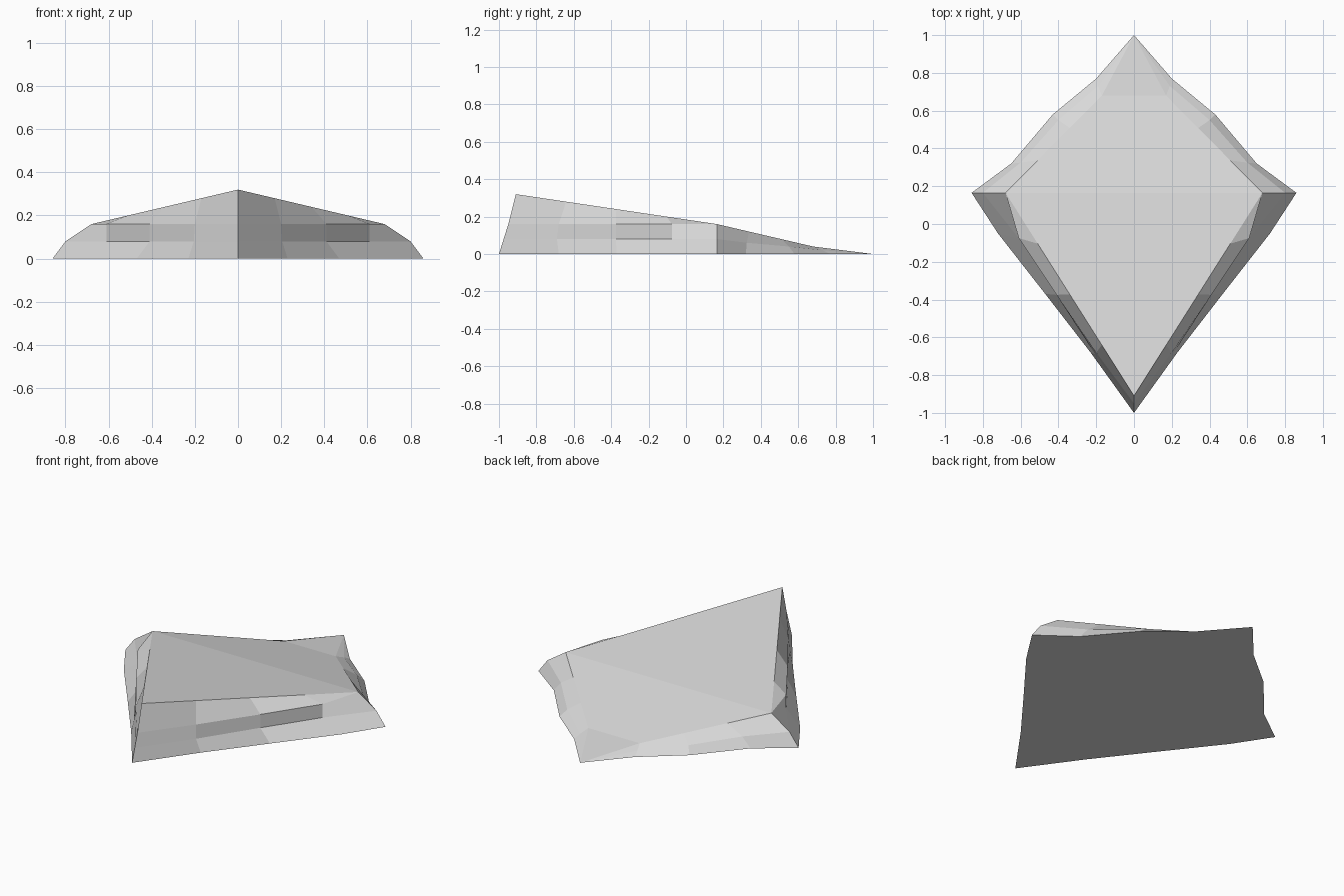
import bpy, bmesh
from mathutils import Vector

if "Cube" in bpy.data.objects:
    bpy.data.objects.remove(bpy.data.objects["Cube"], do_unlink=True)

# Key points of the slab on the +x half
apex = Vector((0, -0.91, 0.32))
corner = Vector((0.68, 0.165, 0.16))
shoulder = Vector((0.17, 0.68, 0.04))
back_tip = Vector((0, 1, 0))
ledge_height = 0.16
low_height = ledge_height / 2


def front_column(step, base, low, ledge):
    """Vertical column on the front flank: base, low, ledge and rim point."""
    rim = apex.lerp(corner, step / 4)
    return [Vector((*base, 0)), Vector((*low, low_height)),
            Vector((*ledge, ledge_height)), rim]


def back_column(step, base, middle):
    """Vertical column on the back flank, where the ledge meets the rim."""
    rim = corner.lerp(shoulder, step / 3)
    return [Vector((*base, 0)), Vector((*middle, rim.z / 2)), rim, rim]


columns = [
    front_column(0, (0, -1), (0, -0.975), (0, -0.95)),
    front_column(1, (0.23, -0.68), (0.205, -0.69), (0.2, -0.68)),
    front_column(2, (0.47, -0.37), (0.41, -0.375), (0.41, -0.375)),
    front_column(3, (0.72, -0.05), (0.61, -0.075), (0.61, -0.075)),
    back_column(0, (0.86, 0.165), (0.8, 0.165)),
    back_column(1, (0.65, 0.32), (0.6, 0.325)),
    back_column(2, (0.43, 0.58), (0.4, 0.55)),
    back_column(3, (0.2, 0.77), (0.19, 0.73)),
    [back_tip] * 4,
]


def on_centre(point):
    return Vector((0, point.y, point.z))


# Each column also reaches the centre line below and above
rings = [[on_centre(c[0]), *c, on_centre(c[-1])] for c in columns]

bm = bmesh.new()
for ring, following in zip(rings, rings[1:]):
    for row in range(len(ring) - 1):
        loop = [ring[row], following[row], following[row + 1], ring[row + 1]]
        # Skip repeated points, so tapered strips become triangles
        corners = []
        for point in loop:
            if all((point - other).length > 0.001 for other in corners):
                corners.append(point)
        if len(corners) > 2:
            bm.faces.new([bm.verts.new(point) for point in corners])
bmesh.ops.remove_doubles(bm, verts=bm.verts, dist=0.001)
bmesh.ops.recalc_face_normals(bm, faces=bm.faces)

# Mirror the half slab and close it along the centre line
half = bm.verts[:] + bm.edges[:] + bm.faces[:]
bmesh.ops.mirror(bm, geom=half, axis="X", merge_dist=0.001)
bmesh.ops.remove_doubles(bm, verts=bm.verts, dist=0.001)
bmesh.ops.recalc_face_normals(bm, faces=bm.faces)

mesh = bpy.data.meshes.new("rock_slab")
bm.to_mesh(mesh)
bm.free()
rock = bpy.data.objects.new("rock_slab", mesh)
bpy.context.collection.objects.link(rock)

# Plain pale stone
stone = bpy.data.materials.new("pale_grey_stone")
stone.use_nodes = True
colour = (0.7, 0.7, 0.7, 1)
stone.diffuse_color = colour
stone.node_tree.nodes["Principled BSDF"].inputs["Base Color"].default_value = colour
mesh.materials.append(stone)
